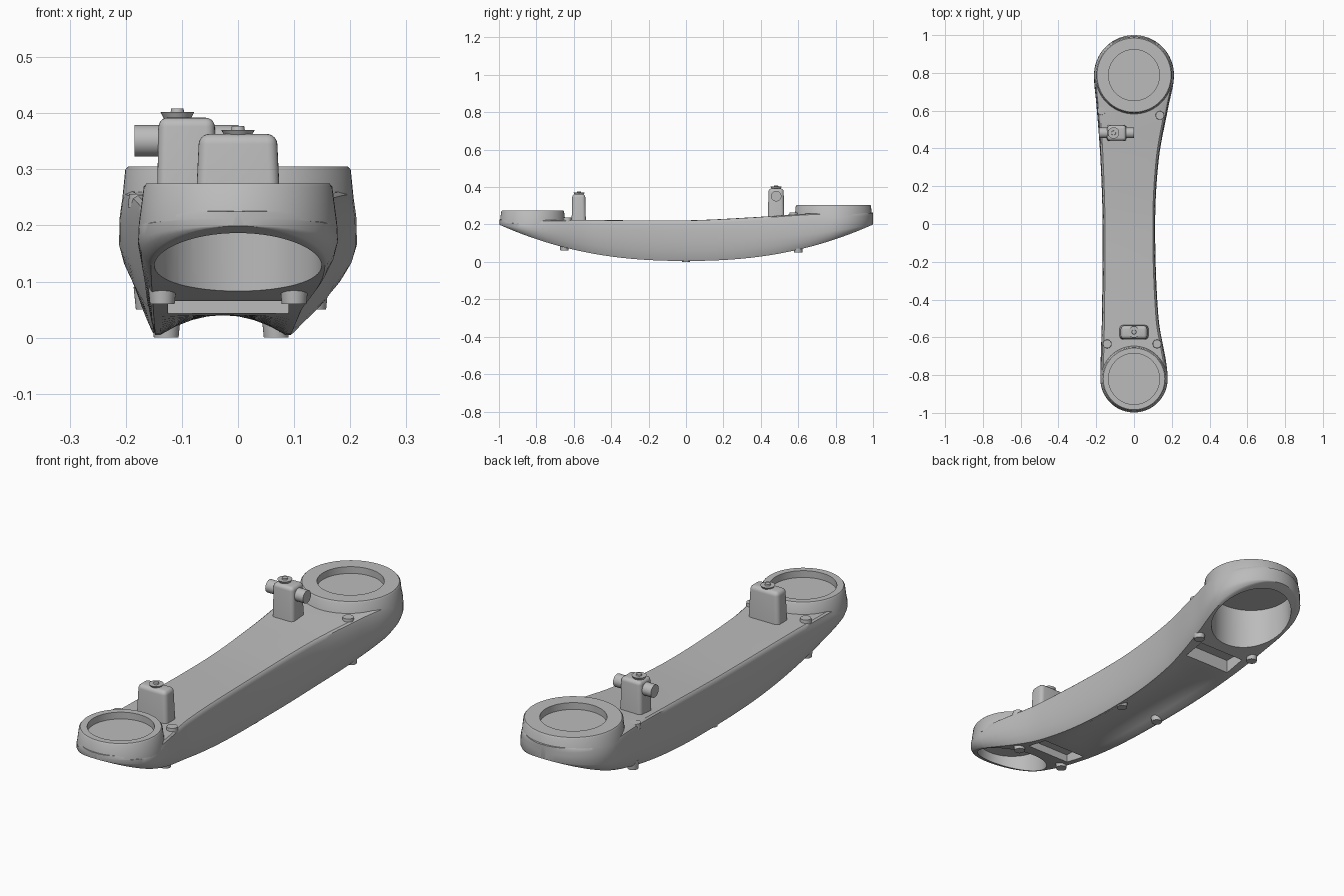
import bpy, bmesh, math
from mathutils import Matrix, Vector

cube = bpy.data.objects.get("Cube")
if cube:
    bpy.data.objects.remove(cube)

grey = bpy.data.materials.new("plain_grey")
grey.use_nodes = True
grey.diffuse_color = (0.5, 0.5, 0.5, 1)
grey.node_tree.nodes["Principled BSDF"].inputs["Base Color"].default_value = (0.5, 0.5, 0.5, 1)

# End cups: centre y, widest radius, rim radius, bore radius, rim height
FRONT = (-0.82, 0.178, 0.167, 0.149, 0.275)
BACK = (0.788, 0.212, 0.200, 0.172, 0.305)
# Handle stations: y, left edge, right edge, top height
KEYS = [(-0.82, -0.178, 0.178, 0.225), (-0.5, -0.170, 0.130, 0.223),
        (0.0, -0.166, 0.112, 0.221), (0.35, -0.178, 0.132, 0.237),
        (0.62, -0.198, 0.182, 0.256), (0.788, -0.212, 0.212, 0.262)]


def finish(name, bm, angle=35):
    bmesh.ops.recalc_face_normals(bm, faces=bm.faces)
    mesh = bpy.data.meshes.new(name)
    bm.to_mesh(mesh)
    bm.free()
    mesh.materials.append(grey)
    obj = bpy.data.objects.new(name, mesh)
    bpy.context.collection.objects.link(obj)
    smooth(obj, angle)
    return obj


def smooth(obj, angle=35):
    bpy.ops.object.select_all(action='DESELECT')
    bpy.context.view_layer.objects.active = obj
    obj.select_set(True)
    bpy.ops.object.shade_smooth_by_angle(angle=math.radians(angle))


def cut(obj, cutter):
    mod = obj.modifiers.new("cut", 'BOOLEAN')
    mod.operation, mod.solver, mod.object = 'DIFFERENCE', 'EXACT', cutter
    bpy.context.view_layer.objects.active = obj
    bpy.ops.object.modifier_apply(modifier=mod.name)
    bpy.data.objects.remove(cutter)


def cylinder(name, centre, r1, r2, depth, axis='Z', segments=32):
    bm = bmesh.new()
    turn = Matrix.Rotation(math.pi / 2, 4, 'Y') if axis == 'X' else Matrix()
    bmesh.ops.create_cone(bm, cap_ends=True, segments=segments, radius1=r1, radius2=r2,
                          depth=depth, matrix=Matrix.Translation(centre) @ turn)
    return finish(name, bm)


def box(name, lo, hi, taper=1.0, bevel=0.0):
    lo, hi = Vector(lo), Vector(hi)
    bm = bmesh.new()
    bmesh.ops.create_cube(bm, size=1)
    for v in bm.verts:
        if v.co.z > 0:
            v.co.x *= taper
            v.co.y *= taper
        v.co = (lo + hi) / 2 + v.co * (hi - lo)
    if bevel:
        edges = [e for e in bm.edges if max(v.co.z for v in e.verts) > hi.z - 0.001]
        bmesh.ops.bevel(bm, geom=edges, offset=bevel, segments=5, profile=0.5, affect='EDGES')
    return finish(name, bm)


def lathe(name, profile, y, segments=64):
    bm = bmesh.new()
    rings = [[bm.verts.new((r * math.cos(2 * math.pi * i / segments),
                            y + r * math.sin(2 * math.pi * i / segments), z))
              for i in range(segments)] for r, z in profile]
    for a, b in zip(rings, rings[1:] + rings[:1]):
        if a is rings[-1]:
            bm.faces.new(a)
            bm.faces.new(b)
            continue
        for i in range(segments):
            j = (i + 1) % segments
            bm.faces.new((a[i], a[j], b[j], b[i]))
    return finish(name, bm)


def slope(i, col):
    if i in (0, len(KEYS) - 1):
        return 0.0
    a, b = KEYS[i - 1], KEYS[i + 1]
    return (b[col] - a[col]) / (b[0] - a[0])


def handle_at(y, col):
    i = max(k for k in range(len(KEYS) - 1) if KEYS[k][0] <= y or k == 0)
    a, b = KEYS[i], KEYS[i + 1]
    d = b[0] - a[0]
    t = min(max((y - a[0]) / d, 0), 1)
    return ((2*t**3 - 3*t*t + 1) * a[col] + (t**3 - 2*t*t + t) * d * slope(i, col)
            + (3*t*t - 2*t**3) * b[col] + (t**3 - t*t) * d * slope(i + 1, col))


def bottom(y):
    return 0.005 + 0.195 * abs(y) ** 2.3


def section(y, left, right):
    c, h = (left + right) / 2, (right - left) / 2
    zb, zt = bottom(y), handle_at(y, 3)
    zs = max(zb + 0.002, 0.11 + 0.09 * y * y)
    hollow = max(0, 0.04 - zb)
    half = [(f, zb + hollow * (1 - (f / 0.8) ** 2)) for f in (0.2, 0.4, 0.6, 0.8)]
    half += [(0.87, zb), (0.90, zb + 0.1 * (zs - zb)), (0.965, zb + 0.5 * (zs - zb)),
             (1, zs), (0.995, (zs + zt) / 2), (0.975, zt - 0.018),
             (0.955, zt - 0.006), (0.91, zt), (0.45, zt + 0.001)]
    loop = [(0, zb + hollow)] + half + [(0, zt + 0.001)] + [(-f, z) for f, z in reversed(half)]
    return [(c + f * h, y, z) for f, z in loop]


# Handle: one loft from end to end, rounded in plan at both cups
stations = []
for a in range(87, 0, -6):
    y0, r = FRONT[:2]
    w = r * math.cos(math.radians(a))
    stations.append((y0 - r * math.sin(math.radians(a)), -w, w))
steps = 44
for k in range(steps + 1):
    y = FRONT[0] + (BACK[0] - FRONT[0]) * k / steps
    stations.append((y, handle_at(y, 1), handle_at(y, 2)))
for a in range(3, 88, 6):
    y0, r = BACK[:2]
    w = r * math.cos(math.radians(a))
    stations.append((y0 + r * math.sin(math.radians(a)), -w, w))
bm = bmesh.new()
loops = [[bm.verts.new(p) for p in section(*s)] for s in stations]
for a, b in zip(loops, loops[1:]):
    for i in range(len(a)):
        j = (i + 1) % len(a)
        bm.faces.new((a[i], a[j], b[j], b[i]))
bm.faces.new(loops[0])
bm.faces.new(loops[-1])
handle = finish("handle", bm)

# Open bores under the cups and the two pockets beside them
for y, r, rim, bore, top in (FRONT, BACK):
    cut(handle, cylinder("bore_cutter", (0, y, 0.2), bore, bore, 0.8, segments=64))
cut(handle, box("pocket_cutter", (-0.125, -0.60, -0.05), (0.09, -0.49, 0.10)))
cut(handle, box("pocket_cutter", (-0.13, 0.47, -0.05), (0.10, 0.57, 0.10)))
smooth(handle)

# Cups with a recessed disc on top and an open underside
for name, (y, r, rim, bore, top) in (("front_cup", FRONT), ("back_cup", BACK)):
    lathe(name, [(0.02, top - 0.045), (bore, top - 0.045), (bore, 0.2), (r - 0.001, 0.2),
                 (rim + 0.001, top - 0.006), (rim - 0.004, top), (0.135, top),
                 (0.135, top - 0.03), (0.02, top - 0.03)], y)

# Front post with a screw seat
box("front_post", (-0.077, -0.612, 0.2), (0.077, -0.535, 0.363), 0.9, 0.018)
cylinder("front_screw_seat", (0, -0.572, 0.355), 0.012, 0.03, 0.03)
cylinder("front_screw", (0, -0.572, 0.371), 0.013, 0.011, 0.012)

# Back post with a cross tube and a screw seat
box("back_post", (-0.145, 0.438, 0.22), (-0.038, 0.525, 0.392), 0.93, 0.016)
cylinder("cross_tube", (-0.092, 0.482, 0.351), 0.028, 0.028, 0.185, 'X')
cylinder("back_screw_seat", (-0.108, 0.482, 0.387), 0.015, 0.03, 0.03)
cylinder("back_screw", (-0.108, 0.482, 0.402), 0.013, 0.011, 0.012)

# Pegs on the top corners beside the cups
for x, y, z in ((-0.172, 0.60, 0.244), (0.137, 0.575, 0.252),
                (-0.142, -0.635, 0.226), (0.122, -0.635, 0.226)):
    cylinder("top_peg", (x, y, z), 0.024, 0.022, 0.024)

# Feet along both bottom rails
for x, y, low in ((-0.128, 0, 0), (0.068, 0, 0), (-0.135, -0.65, 0.06), (0.10, -0.65, 0.06),
                  (-0.16, 0.60, 0.05), (0.135, 0.60, 0.05)):
    cylinder("foot", (x, y, low + 0.02), 0.022, 0.026, 0.04)
